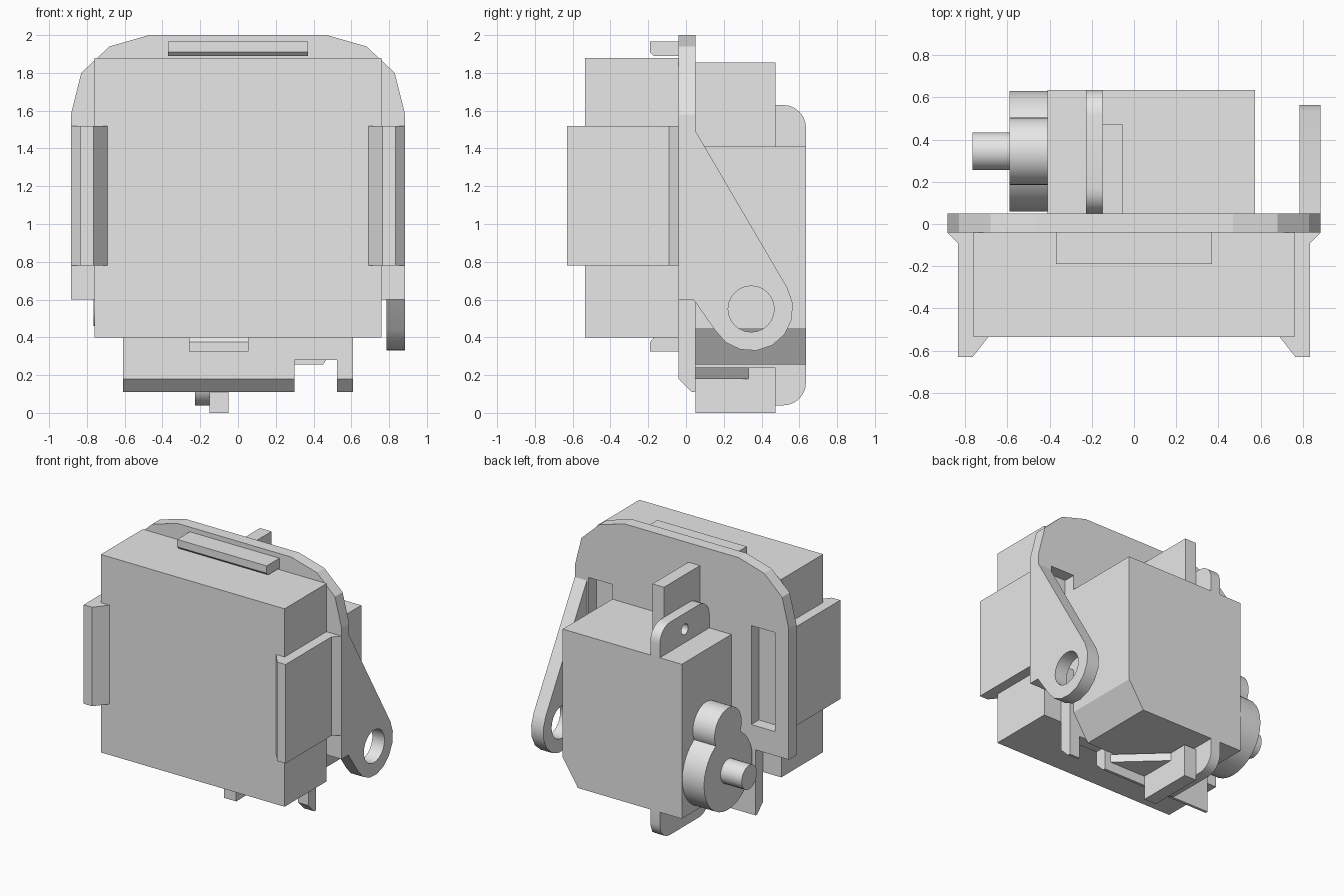
import bpy, bmesh, math
from mathutils import Vector

cube = bpy.data.objects.get("Cube")
if cube:
    bpy.data.objects.remove(cube, do_unlink=True)

GREY = (0.8, 0.8, 0.8, 1)
mat = bpy.data.materials.new("plain grey")
mat.use_nodes = True
mat.diffuse_color = GREY
for node in mat.node_tree.nodes:
    if node.type == 'BSDF_PRINCIPLED':
        node.inputs["Base Color"].default_value = GREY


def prism(name, pts, axis, lo, hi):
    """Extrude a 2D outline along an axis; outline uses the other two axes in order."""
    bm = bmesh.new()

    def place(p, d):
        co = list(p)
        co.insert("xyz".index(axis), d)
        return bm.verts.new(Vector(co))

    a = [place(p, lo) for p in pts]
    b = [place(p, hi) for p in pts]
    bm.faces.new(a)
    bm.faces.new(b)
    for i in range(len(pts)):
        j = (i + 1) % len(pts)
        bm.faces.new((a[i], a[j], b[j], b[i]))
    bmesh.ops.recalc_face_normals(bm, faces=bm.faces)
    me = bpy.data.meshes.new(name)
    bm.to_mesh(me)
    bm.free()
    me.materials.append(mat)
    ob = bpy.data.objects.new(name, me)
    bpy.context.scene.collection.objects.link(ob)
    return ob


def rect(a0, a1, b0, b1):
    return [(a0, b0), (a1, b0), (a1, b1), (a0, b1)]


def box(name, x0, x1, y0, y1, z0, z1):
    return prism(name, rect(x0, x1, y0, y1), 'z', z0, z1)


def arc(cx, cy, r, start, end, n):
    angles = [math.radians(start + (end - start) * i / n) for i in range(n + 1)]
    return [(cx + r * math.cos(t), cy + r * math.sin(t)) for t in angles]


def disc(name, cy, cz, r, x0, x1, n=32):
    return prism(name, arc(cy, cz, r, 0, 360, n)[:-1], 'x', x0, x1)


def boolean(ob, others, op='DIFFERENCE'):
    """Combine with helper solids, keep the result and remove the helpers."""
    for o in others:
        m = ob.modifiers.new("bool", 'BOOLEAN')
        m.operation, m.solver, m.object = op, 'EXACT', o
    bpy.context.view_layer.update()
    deps = bpy.context.evaluated_depsgraph_get()
    me = bpy.data.meshes.new_from_object(ob.evaluated_get(deps))
    ob.modifiers.clear()
    ob.data = me
    for o in others:
        bpy.data.objects.remove(o, do_unlink=True)


def smooth(ob):
    bpy.ops.object.select_all(action='DESELECT')
    ob.select_set(True)
    bpy.context.view_layer.objects.active = ob
    bpy.ops.object.shade_smooth_by_angle(angle=math.radians(30))


# Front device body
box("device_body", -0.76, 0.76, -0.535, -0.04, 0.40, 1.88)

# Mounting plate with clipped shoulders, stepped foot and a notch
half = [(0.61, 0.60), (0.885, 0.60), (0.885, 1.58), (0.83, 1.80), (0.68, 1.94), (0.47, 2.0)]
foot = [(-0.61, 0.18), (0.30, 0.18), (0.30, 0.28), (0.525, 0.28), (0.525, 0.18), (0.61, 0.18)]
outline = foot + half + [(-x, z) for x, z in reversed(half)]
plate = prism("mounting_plate", outline, 'y', -0.04, 0.05)
boolean(plate, [box("slot", min(s * 0.575, s * 0.77), max(s * 0.575, s * 0.77),
                    -0.2, 0.2, 0.78, 1.52) for s in (-1, 1)])

# Bevelled lower lip of the plate
lip = [(-0.04, 0.18), (0.03, 0.11), (0.05, 0.11), (0.05, 0.18)]
prism("plate_lip_wide", lip, 'x', -0.61, 0.30)
prism("plate_lip_narrow", lip, 'x', 0.525, 0.61)

# Side clips with hooked ends, mirrored
clip = [(0.76, -0.04), (0.76, -0.535), (0.69, -0.535), (0.765, -0.63), (0.835, -0.63),
        (0.835, -0.09), (0.885, -0.04)]
for name, s in (("left_clip", 1), ("right_clip", -1)):
    prism(name, [(s * x, y) for x, y in clip], 'z', 0.78, 1.52)

# Upper and lower retaining tabs
prism("upper_tab", [(-0.04, 1.89), (-0.17, 1.89), (-0.19, 1.91), (-0.19, 1.965), (-0.04, 1.965)],
      'x', -0.37, 0.37)
prism("lower_tab", [(-0.04, 0.40), (-0.17, 0.40), (-0.19, 0.375), (-0.19, 0.325), (-0.04, 0.325)],
      'x', -0.26, 0.055)

# Pivot arm with a round eye
arm_outline = [(0.04, 0.60), (0.04, 1.51)] + arc(0.345, 0.55, 0.222, 30, -150, 8)
arm = prism("pivot_arm", arm_outline, 'x', 0.785, 0.885)
boolean(arm, [disc("eye", 0.345, 0.55, 0.122, 0.7, 1.0, 24)])
smooth(arm)

# Motor body with one bevelled lower edge
prism("motor_body", [(-0.41, 0.255), (0.45, 0.255), (0.575, 0.45), (0.575, 1.41), (-0.41, 1.41)],
      'y', 0.05, 0.635)

# Rounded motor ears with screw holes, above and below
for name, base, tip, hole in (("upper_ear", 1.40, 1.63, 1.51), ("lower_ear", 0.265, 0.04, 0.155)):
    s = 1 if tip > base else -1
    r = 0.12
    far = arc(0.635 - r, 0, r, 0, 90, 6)
    near = arc(0.05 + r, 0, r, 90, 180, 6)
    curve = [(y, tip - s * r + s * z) for y, z in far + near]
    ear = prism(name, [(0.05, base), (0.635, base)] + curve, 'x', -0.228, -0.15)
    boolean(ear, [disc("screw_hole", 0.34, hole, 0.04, -0.3, -0.1, 16)])
    smooth(ear)

# Support tabs beside the ears, and a gusset under the motor
box("upper_support", -0.15, -0.055, 0.05, 0.475, 1.41, 1.855)
box("lower_support", -0.15, -0.05, 0.05, 0.475, 0.0, 0.24)
prism("gusset", [(-0.05, 0.05), (0.25, 0.05), (-0.05, 0.33)], 'z', 0.18, 0.24)

# Gear housing with two lobes, and the output shaft
housing = disc("gear_housing", 0.345, 0.545, 0.285, -0.59, -0.41)
boolean(housing, [disc("small_lobe", 0.345, 0.86, 0.16, -0.59, -0.41)], 'UNION')
smooth(housing)
smooth(disc("output_shaft", 0.345, 0.55, 0.09, -0.765, -0.585, 24))
